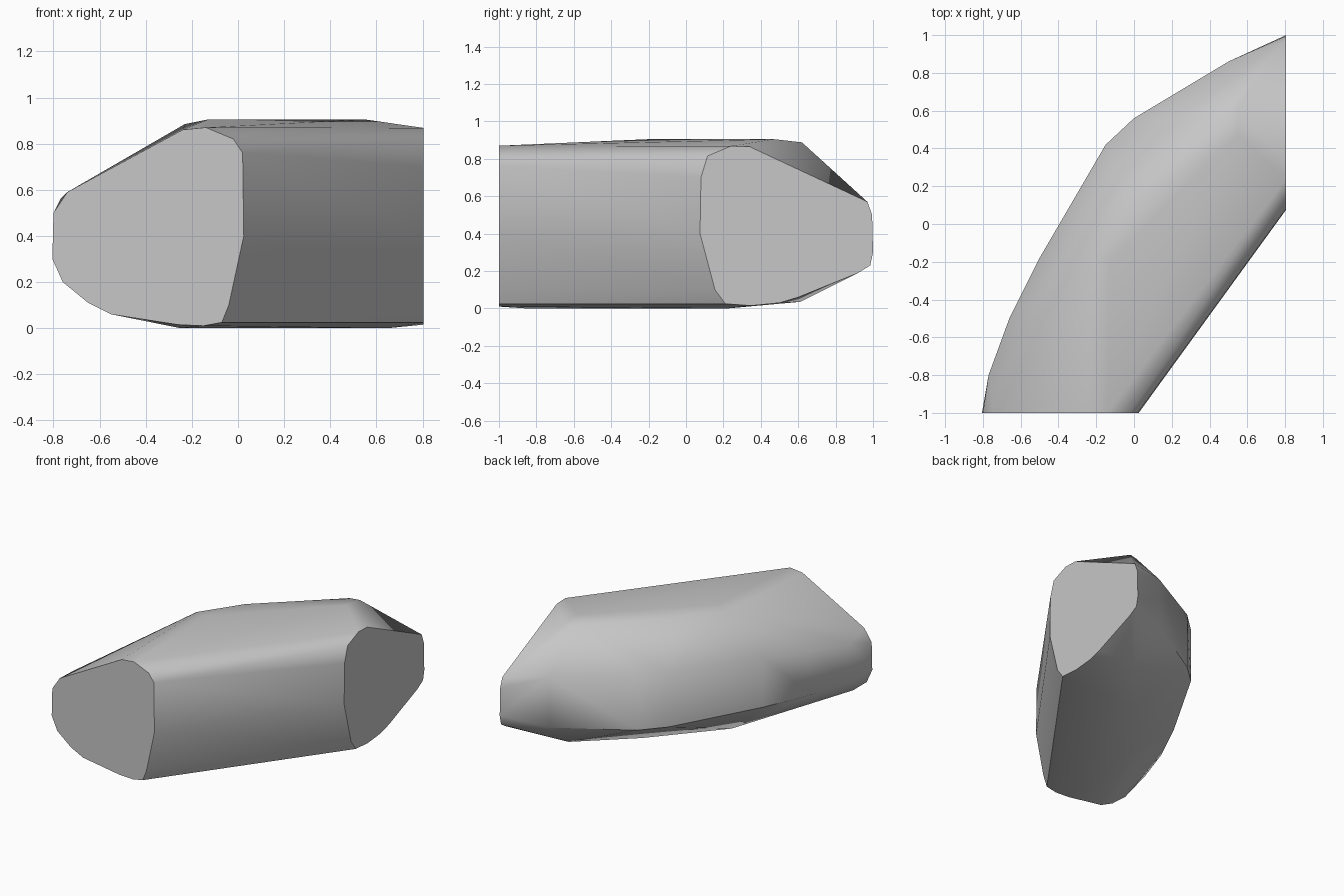
import bpy, bmesh, math

cube = bpy.data.objects.get("Cube")
if cube:
    bpy.data.objects.remove(cube, do_unlink=True)

# Flat cut end facing the front: x, z
front_end = [(-.805, .3), (-.8, .5), (-.74, .59), (-.24, .86), (-.14, .87),
             (-.02, .82), (.02, .76), (.025, .4), (-.04, .1), (-.07, .025),
             (-.15, .01), (-.26, .015), (-.55, .06), (-.65, .11), (-.76, .2)]
# Flat cut end facing the left: y, z
side_end = [(.075, .4), (.08, .7), (.115, .815), (.24, .868), (.34, .865),
            (.97, .57), (.995, .5), (1, .3), (.985, .23), (.92, .19),
            (.6, .06), (.5, .03), (.35, .015), (.21, .025), (.155, .1)]
# Bulging outer wall: x, y, lower z, upper z
wall = [(-.77, -.8, .28, .56), (-.66, -.5, .27, .59), (-.5, -.18, .26, .62),
        (-.15, .42, .25, .65), (0, .56, .24, .65), (.5, .86, .24, .61)]
# Crown of the top and edge of the flat underside
crown = [(-.13, -.2, .905), (-.23, -.15, .885), (-.02, .11, .9),
         (.48, .6, .89), (.55, .62, .888), (.55, .47, .905)]
underside = [(-.25, -.85, 0), (.65, .22, 0), (-.2, -.24, 0),
             (.2, .22, 0), (.52, .61, .035)]

points = [(x, -1, z) for x, z in front_end] + [(.805, y, z) for y, z in side_end]
for x, y, low, high in wall:
    points += [(x, y, low), (x, y, high)]
points += crown + underside

# Wrap the points in one closed stone
bm = bmesh.new()
for p in points:
    bm.verts.new(p)
bmesh.ops.convex_hull(bm, input=bm.verts)
loose = [v for v in bm.verts if not v.link_faces]
bmesh.ops.delete(bm, geom=loose, context='VERTS')
bmesh.ops.dissolve_limit(bm, angle_limit=math.radians(1), verts=bm.verts, edges=bm.edges)
bmesh.ops.recalc_face_normals(bm, faces=bm.faces)

# Crisp rims around the two cut ends
for face in bm.faces:
    if face.normal.y < -.99 or face.normal.x > .99:
        for edge in face.edges:
            edge.smooth = False

mesh = bpy.data.meshes.new("corner_stone")
bm.to_mesh(mesh)
bm.free()
stone = bpy.data.objects.new("corner_stone", mesh)
bpy.context.collection.objects.link(stone)

# Stone colour
grey = bpy.data.materials.new("stone_grey")
grey.use_nodes = True
colour = (.57, .57, .57, 1)
grey.diffuse_color = colour
grey.node_tree.nodes["Principled BSDF"].inputs["Base Color"].default_value = colour
mesh.materials.append(grey)

# Soft sides
bpy.context.view_layer.objects.active = stone
stone.select_set(True)
bpy.ops.object.shade_smooth_by_angle(angle=math.radians(45), keep_sharp_edges=True)
